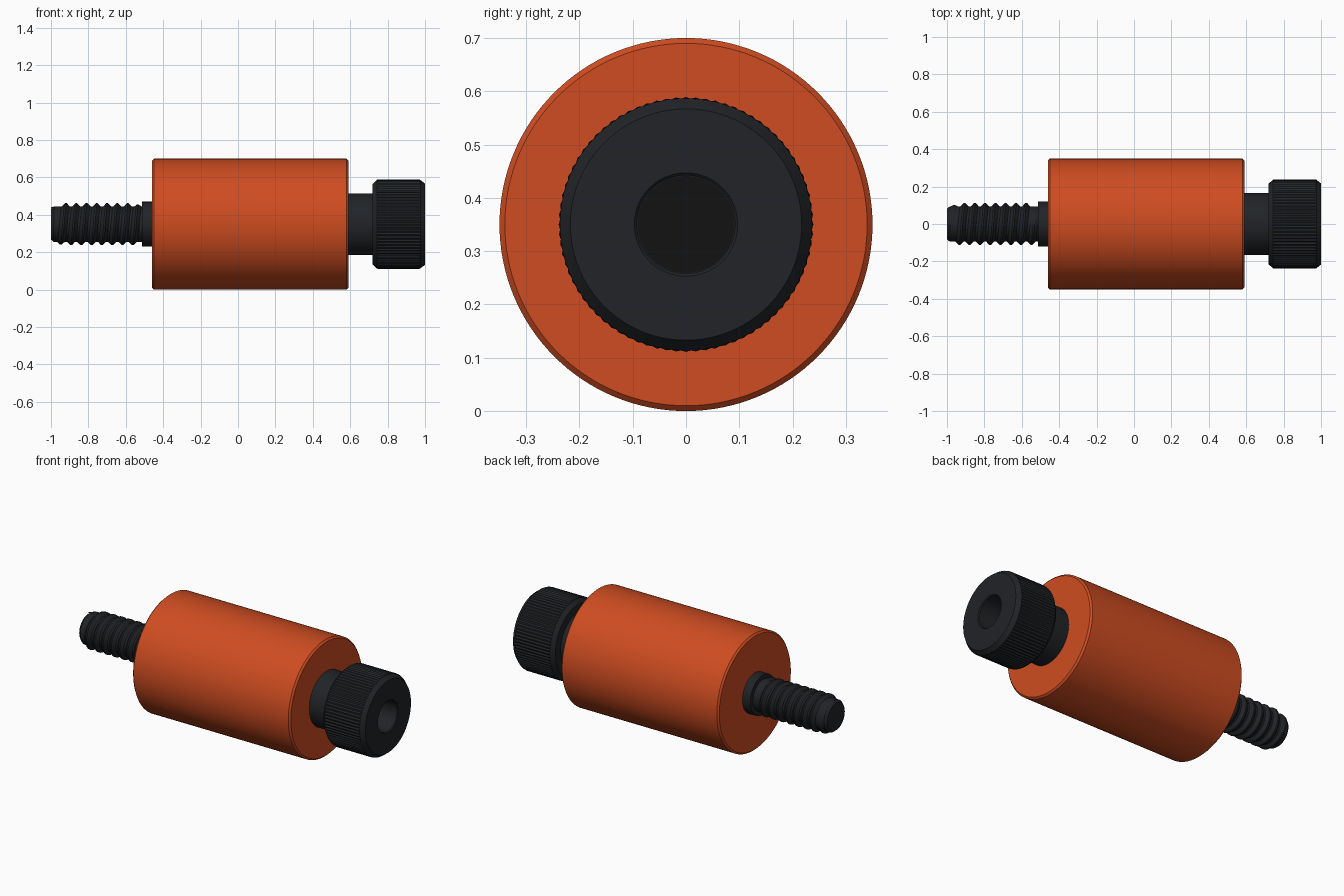
import bpy, bmesh, math

if "Cube" in bpy.data.objects:
    bpy.data.objects.remove(bpy.data.objects["Cube"])

AXIS_Z = 0.35          # height of the common axis, which runs along x
TAU = 2 * math.pi


def material(name, rgb):
    m = bpy.data.materials.new(name)
    m.diffuse_color = (*rgb, 1)
    m.use_nodes = True
    m.node_tree.nodes["Principled BSDF"].inputs["Base Color"].default_value = m.diffuse_color
    return m


ORANGE = material("orange", (0.62, 0.073, 0.015))
BLACK = material("black", (0.015, 0.017, 0.020))
DARK = material("dark", (0.006, 0.006, 0.007))


def finish(name, bm, mat, angle=30):
    bmesh.ops.recalc_face_normals(bm, faces=bm.faces[:])
    me = bpy.data.meshes.new(name)
    bm.to_mesh(me)
    bm.free()
    me.materials.append(mat)
    ob = bpy.data.objects.new(name, me)
    bpy.context.collection.objects.link(ob)
    bpy.ops.object.select_all(action='DESELECT')
    ob.select_set(True)
    bpy.context.view_layer.objects.active = ob
    bpy.ops.object.shade_smooth_by_angle(angle=math.radians(angle))
    return ob


def point(x, r, a):
    return (x, r * math.sin(a), AXIS_Z + r * math.cos(a))


def lathe(name, profile, mat, seg=96, knurled=(), depth=0.0):
    """Turn (x, radius) points about the axis; knurled rows get grooves."""
    bm = bmesh.new()
    rows = []
    for i, (x, r) in enumerate(profile):
        rows.append([bm.verts.new(point(
            x, r - (depth if i in knurled and k % 2 else 0), TAU * k / seg))
            for k in range(seg)])
    for a, b in zip(rows, rows[1:]):
        for k in range(seg):
            n = (k + 1) % seg
            bm.faces.new((a[k], a[n], b[n], b[k]))
    bm.faces.new(rows[0])
    bm.faces.new(rows[-1])
    return finish(name, bm, mat)


def thread(name, x0, x1, pitch, root, crest, mat, seg=48):
    """Ridge swept along a helix, fading out at both ends."""
    bm = bmesh.new()
    turns = (x1 - x0) / pitch
    steps = int(turns * seg)
    rows = []
    for s in range(steps + 1):
        x, a = x0 + pitch * s / seg, TAU * s / seg
        fade = min(1, s / (seg * 0.6), (steps - s) / (seg * 0.3))
        top = root + 0.001 + (crest - root - 0.001) * fade
        section = ((-0.46, root - 0.004), (-0.08, top),
                   (0.08, top), (0.46, root - 0.004))
        rows.append([bm.verts.new(point(x + d * pitch, r, a)) for d, r in section])
    for a, b in zip(rows, rows[1:]):
        for k in range(4):
            n = (k + 1) % 4
            bm.faces.new((a[k], a[n], b[n], b[k]))
    bm.faces.new(rows[0])
    bm.faces.new(rows[-1])
    return finish(name, bm, mat)


# Orange roller sleeve with small edge chamfers
lathe("roller_sleeve", [(-0.46, 0.34), (-0.45, 0.35), (0.58, 0.35), (0.59, 0.34)],
      ORANGE, seg=128)

# Shoulder between roller and head, and the smaller collar on the thread side
lathe("shoulder", [(0.57, 0.165), (0.73, 0.165)], BLACK)
lathe("collar", [(-0.512, 0.12), (-0.44, 0.12)], BLACK)

# Threaded stud: core with chamfered tip, and helical ridge
lathe("thread_core", [(-1.0, 0.082), (-0.985, 0.094), (-0.50, 0.094)], BLACK)
thread("thread_ridge", -0.975, -0.525, 0.055, 0.094, 0.112, BLACK)

# Cap head with knurled side, chamfers and a round socket
lathe("cap_head", [(0.72, 0.215), (0.742, 0.2365), (0.747, 0.239), (0.970, 0.239),
                   (0.975, 0.2365), (1.0, 0.217), (1.0, 0.097), (0.995, 0.092),
                   (0.86, 0.092)],
      BLACK, seg=160, knurled=(2, 3), depth=0.006)
lathe("socket_floor", [(0.855, 0.091), (0.862, 0.091)], DARK)
